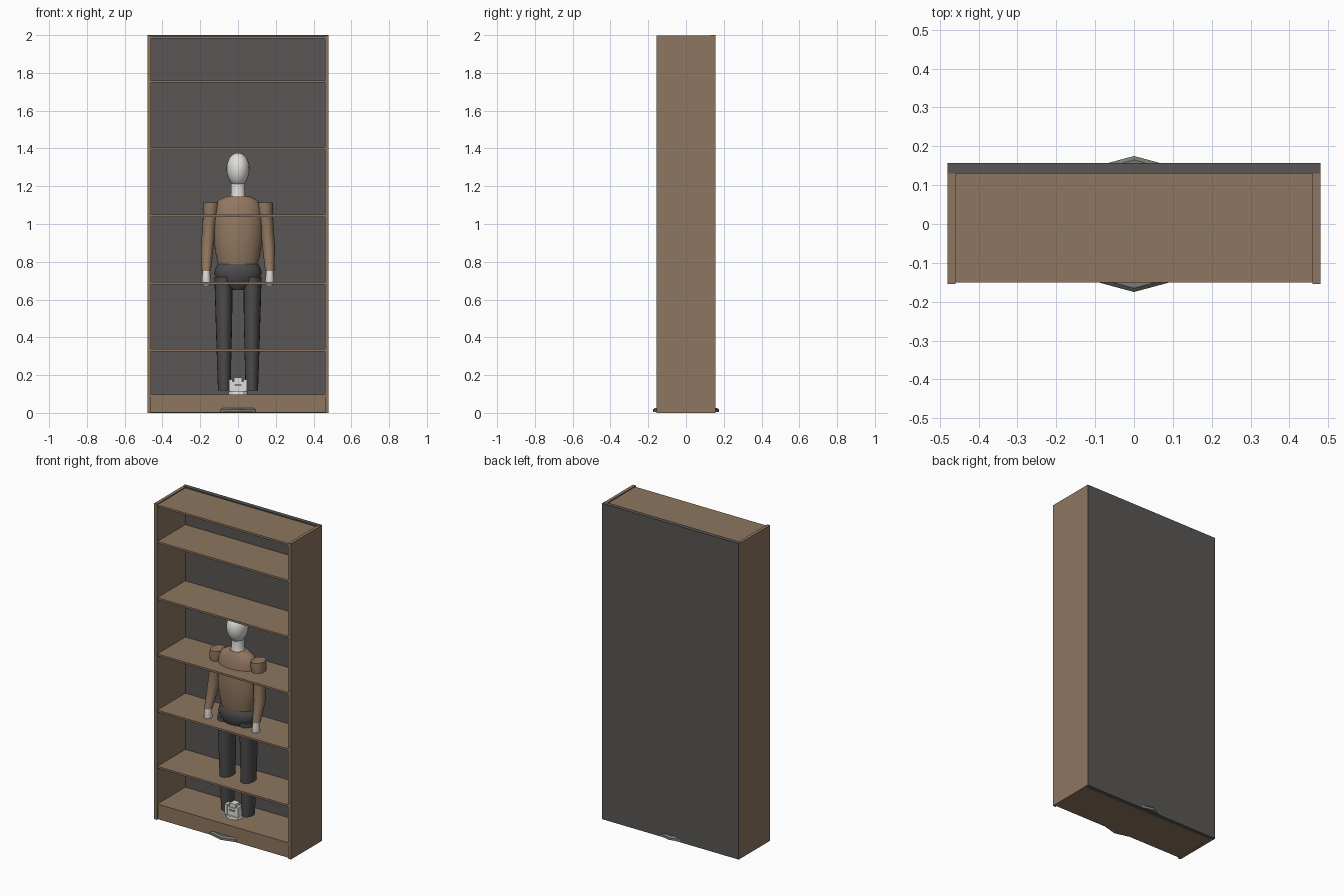
import bpy, bmesh, math

cube = bpy.data.objects.get("Cube")
if cube:
    bpy.data.objects.remove(cube, do_unlink=True)


def material(name, rgb):
    m = bpy.data.materials.new(name)
    m.use_nodes = True
    m.diffuse_color = (*rgb, 1)
    bsdf = next(n for n in m.node_tree.nodes if n.type == 'BSDF_PRINCIPLED')
    bsdf.inputs["Base Color"].default_value = (*rgb, 1)
    return m


WOOD = material("brown wood", (0.27, 0.18, 0.115))
PANEL = material("dark grey panel", (0.10, 0.093, 0.09))
SHIRT = material("brown shirt", (0.28, 0.185, 0.115))
TROUSERS = material("charcoal trousers", (0.075, 0.072, 0.073))
PALE = material("pale white", (0.75, 0.74, 0.71))
STONE = material("grey stone", (0.20, 0.21, 0.175))


def finish(name, bm, mat, smooth=False):
    bmesh.ops.recalc_face_normals(bm, faces=bm.faces[:])
    mesh = bpy.data.meshes.new(name)
    bm.to_mesh(mesh)
    bm.free()
    mesh.materials.append(mat)
    ob = bpy.data.objects.new(name, mesh)
    bpy.context.collection.objects.link(ob)
    if smooth:
        bpy.ops.object.select_all(action='DESELECT')
        ob.select_set(True)
        bpy.context.view_layer.objects.active = ob
        bpy.ops.object.shade_smooth_by_angle(angle=math.radians(40))
    return ob


def box(name, lo, hi, mat):
    bm = bmesh.new()
    bmesh.ops.create_cube(bm, size=1)
    for v in bm.verts:
        for i in range(3):
            v.co[i] = lo[i] if v.co[i] < 0 else hi[i]
    return finish(name, bm, mat)


def loft(name, rings, mat, sides=20, flip=1, smooth=True):
    """Skin elliptical rings given as (z, centre x, centre y, radius x, radius y)."""
    bm = bmesh.new()
    loops = []
    for z, cx, cy, rx, ry in rings:
        angles = [math.tau * i / sides for i in range(sides)]
        loops.append([bm.verts.new((flip * (cx + rx * math.sin(a)), cy + ry * math.cos(a), z))
                      for a in angles])
    for a, b in zip(loops, loops[1:]):
        for i in range(sides):
            j = (i + 1) % sides
            bm.faces.new((a[i], a[j], b[j], b[i]))
    bm.faces.new(loops[0])
    bm.faces.new(loops[-1])
    return finish(name, bm, mat, smooth)


# Bookcase carcass
box("back_panel", (-0.4795, 0.13, 0), (0.4795, 0.157, 2), PANEL)
for side, x in (("right", -0.47), ("left", 0.47)):
    box(side + "_side_panel", (x - 0.01, -0.155, 0), (x + 0.01, 0.155, 1.999), WOOD)
box("plinth", (-0.46, -0.146, 0.001), (0.46, 0.13, 0.085), WOOD)
box("bottom_shelf", (-0.46, -0.15, 0.085), (0.46, 0.13, 0.098), WOOD)
box("top_board", (-0.46, -0.15, 1.981), (0.46, 0.13, 1.993), WOOD)
for i in range(5):
    z = 0.325 + i * 0.356
    box(f"shelf_{i + 1}", (-0.46, -0.15, z), (0.46, 0.13, z + 0.012), WOOD)

# Twelve-sided base disc showing at front and back
loft("base_disc", [(0.004, 0, 0, 0.175, 0.175), (0.018, 0, 0, 0.175, 0.175),
                   (0.027, 0, 0, 0.165, 0.165)], STONE, 12, smooth=False)

# Figure: torso, pelvis, neck and head
loft("torso", [(0.78, 0, 0, 0.105, 0.07), (0.84, 0, 0, 0.118, 0.08), (0.92, 0, 0, 0.128, 0.085),
               (1.02, 0, 0, 0.13, 0.082), (1.09, 0, 0, 0.125, 0.07), (1.125, 0, 0, 0.105, 0.058),
               (1.147, 0, 0, 0.06, 0.045)], SHIRT, 24)
loft("pelvis", [(0.65, 0, 0, 0.03, 0.04), (0.69, 0, 0, 0.10, 0.07), (0.74, 0, 0, 0.127, 0.082),
                (0.77, 0, 0, 0.118, 0.08), (0.79, 0, 0, 0.105, 0.07)], TROUSERS, 24)
loft("neck", [(1.135, 0, 0, 0.046, 0.046), (1.16, 0, 0, 0.038, 0.04),
              (1.215, 0, 0, 0.038, 0.04)], PALE, 16)
head = []
for i in range(13):
    t = math.pi * i / 12
    r = max(math.sin(t), 0.02) * (1 - 0.07 * math.cos(t))
    head.append((1.287 - 0.09 * math.cos(t), 0, -0.005, 0.061 * r, 0.07 * r))
loft("head", head, PALE)

# Mirrored limbs
for side, s in (("right", -1), ("left", 1)):
    loft(side + "_leg", [(0.118, 0.073, 0, 0.033, 0.045), (0.35, 0.074, 0, 0.04, 0.058),
                         (0.55, 0.075, 0, 0.045, 0.063), (0.72, 0.077, 0, 0.048, 0.068)],
         TROUSERS, flip=s)
    loft(side + "_arm", [(0.75, 0.168, -0.055, 0.024, 0.026), (0.87, 0.163, -0.015, 0.033, 0.037),
                         (1.00, 0.152, 0, 0.036, 0.043), (1.06, 0.145, 0, 0.04, 0.048)],
         SHIRT, flip=s)
    loft(side + "_shoulder", [(1.03, 0.148, 0, 0.036, 0.045), (1.08, 0.144, 0, 0.043, 0.052),
                              (1.113, 0.143, 0, 0.04, 0.05)], SHIRT, flip=s)
    loft(side + "_hand", [(0.672, 0.167, -0.06, 0.018, 0.02), (0.70, 0.168, -0.06, 0.024, 0.027),
                          (0.755, 0.168, -0.056, 0.019, 0.022)], PALE, 12, flip=s)

# Small white ornament standing between the ankles
loft("ornament_base", [(0.097, 0, -0.03, 0.052, 0.05), (0.114, 0, -0.03, 0.05, 0.048)], PALE, 12,
     smooth=False)
box("ornament_body", (-0.03, -0.062, 0.113), (0.03, 0, 0.165), PALE)
box("ornament_top", (-0.02, -0.055, 0.165), (0.02, -0.01, 0.187), PALE)
box("ornament_slot", (-0.018, -0.065, 0.142), (0.018, -0.061, 0.152), STONE)
for side, s in (("right", -1), ("left", 1)):
    x = s * 0.039
    box(side + "_ornament_pillar", (x - 0.009, -0.068, 0.113), (x + 0.009, -0.03, 0.178), PALE)
